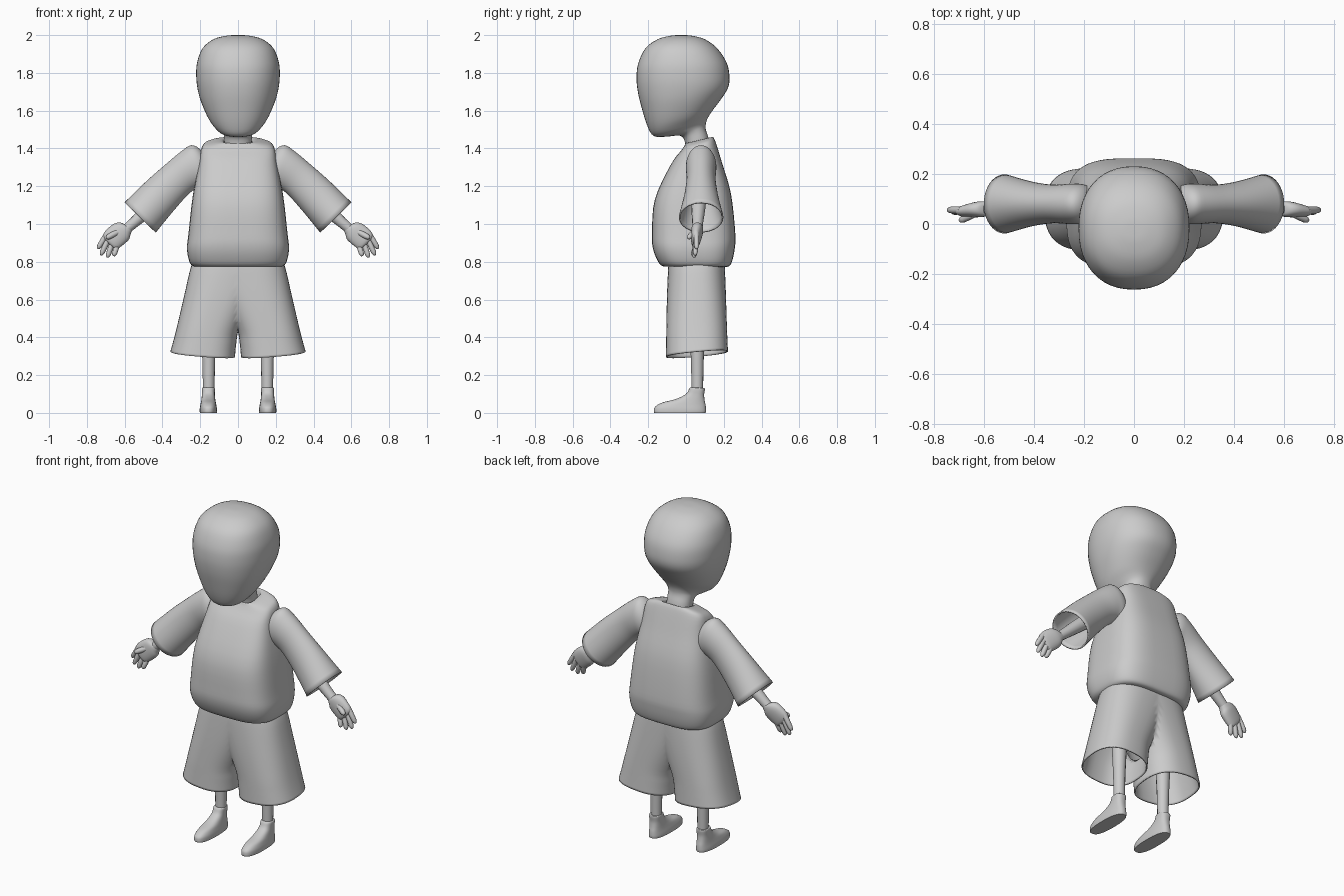
import bpy, bmesh, math
from mathutils import Vector


def finish(name, rings, mirror=False, bisect=False, thick=0, caps=(True, True)):
    """Skin a list of equal-length point rings into a smooth object."""
    bm = bmesh.new()
    vs = [[bm.verts.new(p) for p in r] for r in rings]
    n = len(rings[0])
    for a, b in zip(vs, vs[1:]):
        for i in range(n):
            j = (i + 1) % n
            bm.faces.new((a[i], a[j], b[j], b[i]))
    if caps[0]:
        bm.faces.new(vs[0])
    if caps[1]:
        bm.faces.new(vs[-1])
    bmesh.ops.recalc_face_normals(bm, faces=bm.faces)
    me = bpy.data.meshes.new(name)
    bm.to_mesh(me)
    bm.free()
    ob = bpy.data.objects.new(name, me)
    bpy.context.collection.objects.link(ob)
    if mirror:
        m = ob.modifiers.new("Mirror", 'MIRROR')
        m.use_bisect_axis[0] = bisect
    if thick:
        s = ob.modifiers.new("Solidify", 'SOLIDIFY')
        s.thickness = thick
    bpy.ops.object.select_all(action='DESELECT')
    ob.select_set(True)
    bpy.context.view_layer.objects.active = ob
    bpy.ops.object.shade_smooth_by_angle(angle=math.radians(50))
    return ob


def smooth_rows(rows, k=4):
    """Catmull-Rom interpolation between section rows."""
    out = []
    for i in range(len(rows) - 1):
        p = [rows[max(0, min(len(rows) - 1, i + d))] for d in (-1, 0, 1, 2)]
        for s in range(k):
            t = s / k
            out.append([0.5 * (2 * b + (c - a) * t + (2 * a - 5 * b + 4 * c - d) * t * t
                               + (3 * b - a - 3 * c + d) * t ** 3)
                        for a, b, c, d in zip(*p)])
    return out + [list(rows[-1])]


def loft(name, rows, plane, const=0, n=2.0, seg=40, skew=0, **kw):
    """Rows: edge point (a, z), opposite edge (a, z), half width, optional depth position."""
    rings = []
    for r in smooth_rows(rows):
        a1, z1, a2, z2, h = r[:5]
        k = r[5] if len(r) > 5 else const
        ring = []
        for i in range(seg):
            t = 2 * math.pi * i / seg
            c, s = (math.copysign(abs(f) ** (2 / n), f) for f in (math.cos(t), math.sin(t)))
            a = (a1 + a2) / 2 + (a1 - a2) / 2 * c
            z = (z1 + z2) / 2 + (z1 - z2) / 2 * c + skew * h * s
            ring.append((k + h * s, a, z) if plane == 'yz' else (a, k + h * s, z))
        rings.append(ring)
    return finish(name, rings, **kw)


def tube(name, pts, seg=14):
    """Mirrored round limb through (x, y, z, radius) points."""
    rings = []
    d = (Vector(pts[-1][:3]) - Vector(pts[0][:3])).normalized()
    u = d.orthogonal().normalized()
    v = d.cross(u)
    for x, y, z, r in pts:
        rings.append([Vector((x, y, z)) + r * (u * math.cos(t) + v * math.sin(t))
                      for t in (2 * math.pi * i / seg for i in range(seg))])
    finish(name, rings, mirror=True)


def digit(name, a, b, r):
    """Finger with a rounded tip."""
    a, b = Vector(a), Vector(b)
    pts = [(*a.lerp(b, t), r * f) for t, f in
           ((0, 1), (.45, 1), (.8, .92), (.92, .7), (.98, .4), (1, .1))]
    tube(name, pts, 10)


# Head and neck
loft("head", [
    (.00, 1.36, .13, 1.36, .07), (-.005, 1.43, .12, 1.45, .073),
    (-.03, 1.467, .105, 1.50, .076), (-.11, 1.462, .105, 1.53, .09),
    (-.172, 1.467, .115, 1.56, .116), (-.205, 1.52, .14, 1.60, .155),
    (-.236, 1.62, .185, 1.66, .193), (-.255, 1.70, .222, 1.72, .213),
    (-.262, 1.775, .23, 1.78, .221), (-.253, 1.85, .215, 1.855, .217),
    (-.215, 1.93, .165, 1.93, .188), (-.15, 1.978, .10, 1.978, .13),
    (-.08, 1.997, .03, 1.997, .06), (-.03, 2.0, -.02, 2.0, .006)],
    'yz', n=2.25, seg=48)

# Shirt body, with a turned-in neckline
loft("shirt_body", [
    (-.09, .775, .19, .775, .19), (-.125, .777, .225, .775, .235),
    (-.15, .805, .243, .80, .258), (-.175, .87, .258, .87, .27),
    (-.18, .95, .261, .95, .262), (-.165, 1.13, .238, 1.16, .24),
    (-.08, 1.315, .192, 1.32, .207), (-.025, 1.39, .16, 1.425, .19),
    (-.008, 1.415, .147, 1.455, .15), (-.002, 1.427, .14, 1.46, .085),
    (.005, 1.41, .13, 1.43, .075), (.01, 1.38, .125, 1.39, .07)],
    'yz', n=3.3, seg=56)

# Sleeves, open at the cuff
loft("sleeve", [
    (.165, 1.33, .165, 1.25, .04), (.195, 1.39, .165, 1.21, .068),
    (.245, 1.417, .18, 1.19, .08), (.30, 1.385, .215, 1.19, .08),
    (.39, 1.31, .265, 1.155, .077), (.49, 1.222, .345, 1.065, .09),
    (.60, 1.115, .435, .955, .118)],
    'xz', const=.08, mirror=True, thick=.008, caps=(True, False))

# Shorts, two legs joined on the centre plane
loft("shorts", [
    (.225, .82, -.19, .82, .145, .055), (.25, .77, -.17, .77, .15, .055),
    (.285, .62, -.09, .62, .156, .055), (.32, .47, -.008, .45, .16, .056),
    (.34, .39, .009, .37, .162, .057), (.358, .325, .016, .297, .164, .058)],
    'xz', n=2.5, seg=48, skew=.09, mirror=True, bisect=True, thick=.008, caps=(False, False))

# Legs and shoes
tube("leg", [(.155, .06, .10, .03), (.155, .06, .28, .034), (.155, .06, .45, .042), (.15, .06, .62, .05)])
loft("shoe", [
    (.025, .135, .095, .132, .028), (.018, .13, .1, .127, .034),
    (.00, .10, .096, .095, .034), (-.055, .073, .099, .065, .037),
    (-.125, .055, .104, .04, .041), (-.163, .033, .106, .02, .045),
    (-.17, .012, .106, .01, .046), (-.168, 0, .104, 0, .045)],
    'yz', const=.157, n=2.5, mirror=True)

# Forearms, palms and fingers
tube("arm", [(.33, .07, 1.20, .045), (.48, .065, 1.07, .036), (.55, .062, 1.008, .029), (.60, .06, .966, .026)])
loft("palm", [
    (.600, .998, .562, .962, .026, .062), (.628, 1.008, .57, .942, .03, .06),
    (.662, .998, .58, .915, .031, .058), (.704, .961, .622, .879, .025, .052),
    (.712, .935, .645, .868, .018, .05), (.70, .91, .67, .88, .005, .05)],
    'xz', n=2.2, seg=24, mirror=True)
for i, (bx, bz, tx, ty, tz) in enumerate([
        (.690, .955, .743, .056, .868), (.683, .928, .726, .048, .834),
        (.664, .905, .692, .042, .822), (.638, .892, .658, .036, .830)]):
    digit(f"finger_{i + 1}", (bx, .055, bz), (tx, ty, tz), .0145)
digit("thumb", (.622, .05, .965), (.698, .012, .925), .016)
